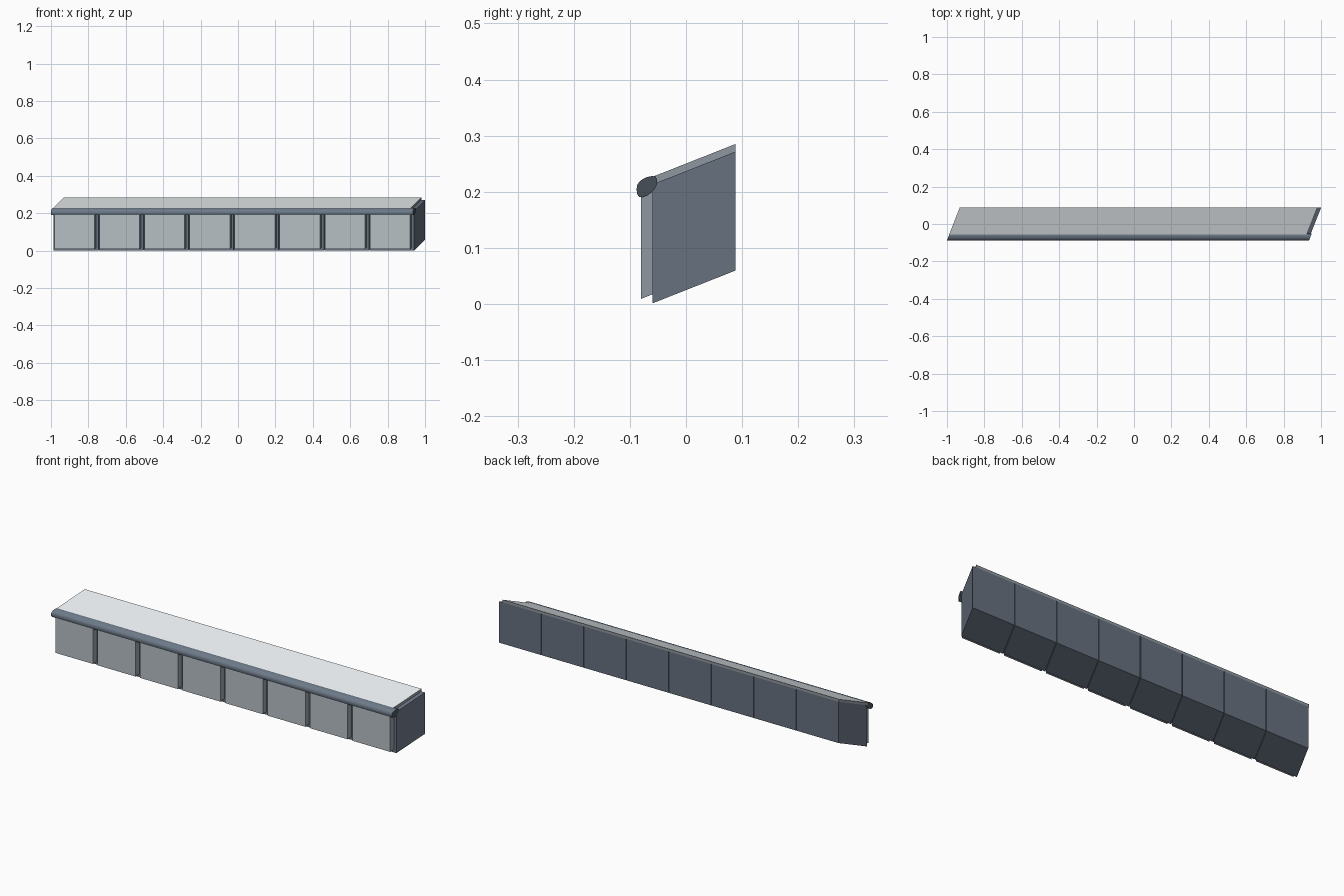
import bpy, bmesh
from mathutils import Vector

if "Cube" in bpy.data.objects:
    bpy.data.objects.remove(bpy.data.objects["Cube"])

S = 0.395        # sideways and upward slant per unit of depth
Y0 = -0.06       # front plane of the body
Y1 = 0.088       # back plane
PITCH = 0.241
LEFT = -0.986
COUNT = 8


def material(name, r, g, b):
    m = bpy.data.materials.new(name)
    m.diffuse_color = (r, g, b, 1)
    m.use_nodes = True
    m.node_tree.nodes["Principled BSDF"].inputs["Base Color"].default_value = m.diffuse_color
    return m


SLATE = material("slate", 0.135, 0.165, 0.213)
PALE = material("pale_stone", 0.79, 0.83, 0.85)
STONE = material("stone", 0.475, 0.525, 0.555)
EDGE = material("stone_edge", 0.27, 0.31, 0.35)
TRIM = material("trim", 0.155, 0.195, 0.25)
CAP = material("trim_end", 0.06, 0.078, 0.095)


def finish(name, bm, mats, is_second=None):
    bmesh.ops.recalc_face_normals(bm, faces=bm.faces)
    bm.normal_update()
    if is_second:
        for f in bm.faces:
            f.material_index = int(is_second(f.normal))
    mesh = bpy.data.meshes.new(name)
    bm.to_mesh(mesh)
    bm.free()
    for m in mats:
        mesh.materials.append(m)
    ob = bpy.data.objects.new(name, mesh)
    bpy.context.collection.objects.link(ob)
    return ob


def slanted_box(name, x, y, z, mats, is_second=None):
    """Box given by ranges at the front plane, then slanted."""
    bm = bmesh.new()
    bmesh.ops.create_cube(bm, size=1)
    for v in bm.verts:
        p = [r[0] if c < 0 else r[1] for c, r in zip(v.co, (x, y, z))]
        d = S * (p[1] - Y0)
        v.co = Vector((p[0] + d, p[1], p[2] + d))
    return finish(name, bm, mats, is_second)


def sideways(n):
    return abs(n.x) > 0.7


# Riser blocks with fine joints between them, and raised front panels
for i in range(COUNT):
    a = LEFT + i * PITCH
    b = a + PITCH
    slanted_box(f"riser_block_{i + 1}",
                (a + (0.0015 if i else 0), b - (0.0015 if i < COUNT - 1 else 0)),
                (Y0, Y1), (0.001, 0.213), [SLATE])
    slanted_box(f"riser_panel_{i + 1}", (a + 0.012, b - 0.014),
                (-0.080, Y0 + 0.001), (0.017, 0.205), [STONE, EDGE],
                lambda n: n.y > -0.9)

# Tread slab on top
slanted_box("tread", (-0.990, 0.922), (Y0, Y1), (0.213, 0.2265),
            [PALE, EDGE], lambda n: n.z < 0.5)

# Rounded nosing along the front edge of the tread
profile = [(-0.0880, 0.203), (-0.0875, 0.211), (-0.0840, 0.217),
           (-0.0780, 0.222), (-0.0700, 0.226), (-0.0600, 0.228),
           (-0.0540, 0.227), (-0.0520, 0.222), (-0.0520, 0.213),
           (-0.0550, 0.206), (-0.0610, 0.199), (-0.0690, 0.193),
           (-0.0770, 0.190), (-0.0840, 0.191), (-0.0870, 0.196)]
bm = bmesh.new()
ends = [[bm.verts.new((x + S * (y - Y0), y, z)) for y, z in profile]
        for x in (-0.989, 0.947)]
n = len(profile)
for i in range(n):
    j = (i + 1) % n
    bm.faces.new((ends[0][i], ends[0][j], ends[1][j], ends[1][i]))
for e in ends:
    bm.faces.new(e)
nosing = finish("nosing", bm, [TRIM, CAP], sideways)
bpy.context.view_layer.objects.active = nosing
nosing.select_set(True)
bpy.ops.object.shade_smooth_by_angle()
